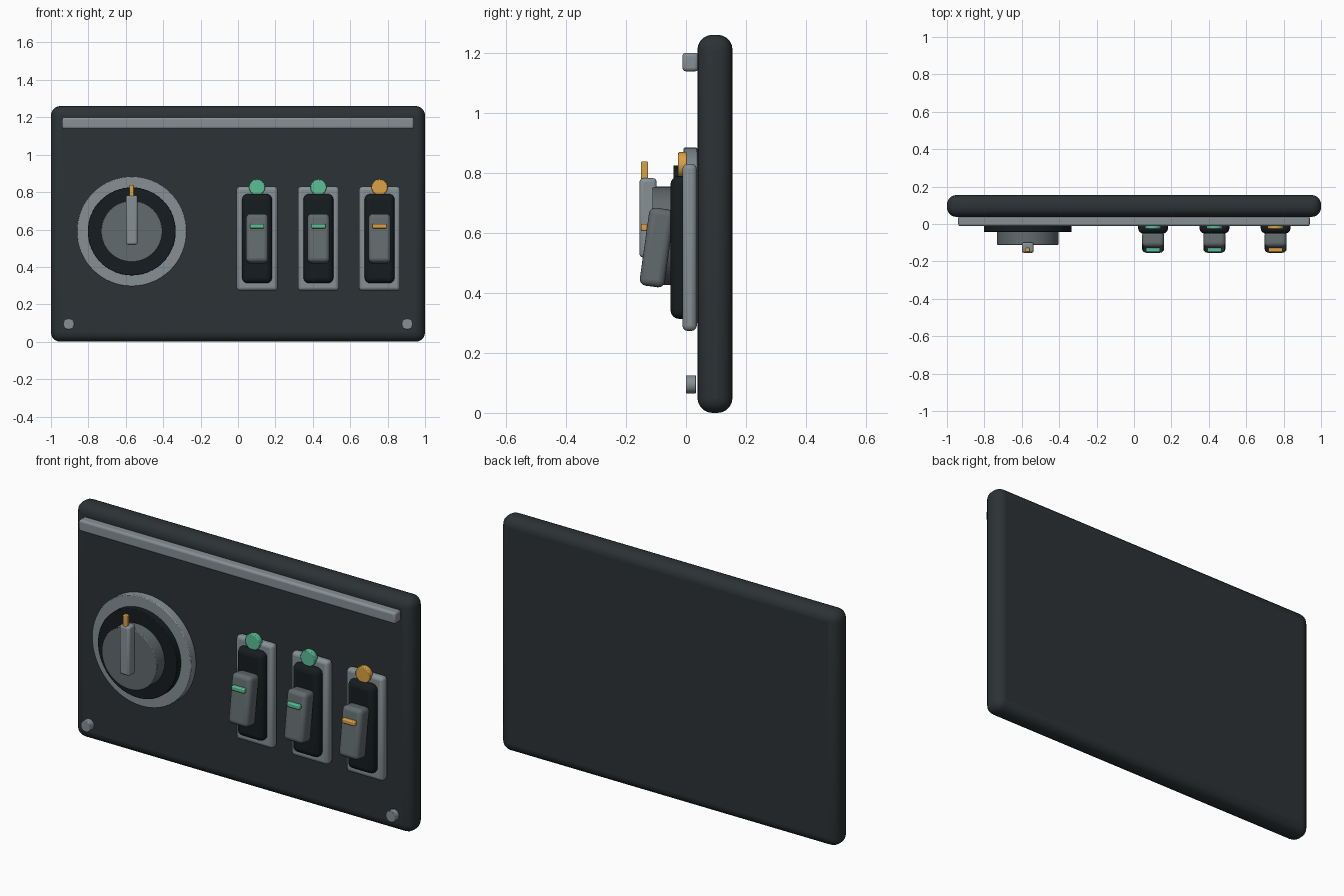
import bpy
from math import radians

if "Cube" in bpy.data.objects:
    bpy.data.objects.remove(bpy.data.objects["Cube"])


def material(name, rgb):
    m = bpy.data.materials.new(name)
    m.diffuse_color = (*rgb, 1)
    m.use_nodes = True
    m.node_tree.nodes["Principled BSDF"].inputs["Base Color"].default_value = m.diffuse_color
    return m


PANEL = material("panel_dark", (0.025, 0.032, 0.035))
BLACK = material("recess_black", (0.008, 0.012, 0.014))
METAL = material("light_metal", (0.24, 0.28, 0.30))
GREY = material("knob_grey", (0.12, 0.145, 0.15))
GREEN = material("lamp_green", (0.10, 0.52, 0.31))
AMBER = material("lamp_amber", (0.72, 0.36, 0.06))


def finish(o, name, mat, bevel, segments):
    o.name = name
    o.data.materials.append(mat)
    if bevel:
        b = o.modifiers.new("bevel", "BEVEL")
        b.width, b.segments, b.limit_method = bevel, segments, "ANGLE"
    bpy.ops.object.shade_smooth_by_angle(angle=radians(35))
    return o


def box(name, x, y, z, mat, bevel=0.0, segments=3, tilt=0.0):
    """Box from (min, max) ranges, with optional tilt about x."""
    size = [r[1] - r[0] for r in (x, y, z)]
    bpy.ops.mesh.primitive_cube_add(size=1, location=[sum(r) / 2 for r in (x, y, z)])
    o = bpy.context.object
    o.scale = size
    bpy.ops.object.transform_apply(location=False, rotation=False, scale=True)
    o.rotation_euler.x = radians(tilt)
    return finish(o, name, mat, bevel, segments)


def disc(name, x, z, r, y, mat, bevel=0.0, sides=64):
    """Cylinder facing the front, between the two y values."""
    bpy.ops.mesh.primitive_cylinder_add(
        vertices=sides, radius=r, depth=y[1] - y[0],
        location=(x, sum(y) / 2, z), rotation=(radians(90), 0, 0))
    return finish(bpy.context.object, name, mat, bevel, 2)


# Backing panel, trim strip and screws
box("panel", (-1, 1), (0.038, 0.155), (0, 1.26), PANEL, 0.05, 5)
box("trim_strip", (-0.94, 0.94), (-0.012, 0.042), (1.138, 1.2), METAL, 0.012)
for s, side in ((-1, "left"), (1, "right")):
    disc(f"screw_{side}", s * 0.905, 0.095, 0.03, (0.0, 0.034), METAL, 0.003, 32)

# Rotary selector
DX, DZ = -0.568, 0.59
disc("dial_ring", DX, DZ, 0.294, (-0.008, 0.038), METAL, 0.004)
disc("dial_face", DX, DZ, 0.235, (-0.042, 0.0), BLACK, 0.003)
disc("dial_knob", DX, DZ, 0.164, (-0.112, -0.04), GREY, 0.004)
box("dial_pointer", (DX - 0.031, DX + 0.031), (-0.155, -0.098), (0.518, 0.782), METAL, 0.012)
box("pointer_tip", (DX - 0.012, DX + 0.012), (-0.15, -0.126), (0.77, 0.838), AMBER, 0.004)

# Three rocker switches with indicator lamps
for i, (x, colour) in enumerate(((0.102, GREEN), (0.43, GREEN), (0.757, AMBER)), 1):
    box(f"switch_bezel_{i}", (x - 0.11, x + 0.11), (-0.012, 0.036), (0.273, 0.83), METAL, 0.018)
    box(f"switch_well_{i}", (x - 0.08, x + 0.08), (-0.052, 0.015), (0.313, 0.79), BLACK, 0.03, 4)
    box(f"rocker_{i}", (x - 0.059, x + 0.059), (-0.139, -0.055), (0.42, 0.682), GREY, 0.022, 4, -8)
    box(f"rocker_mark_{i}", (x - 0.038, x + 0.038), (-0.15, -0.128), (0.606, 0.63), colour, 0.005)
    disc(f"lamp_{i}", x, 0.826, 0.043, (-0.026, 0.003), colour, 0.004, 32)
